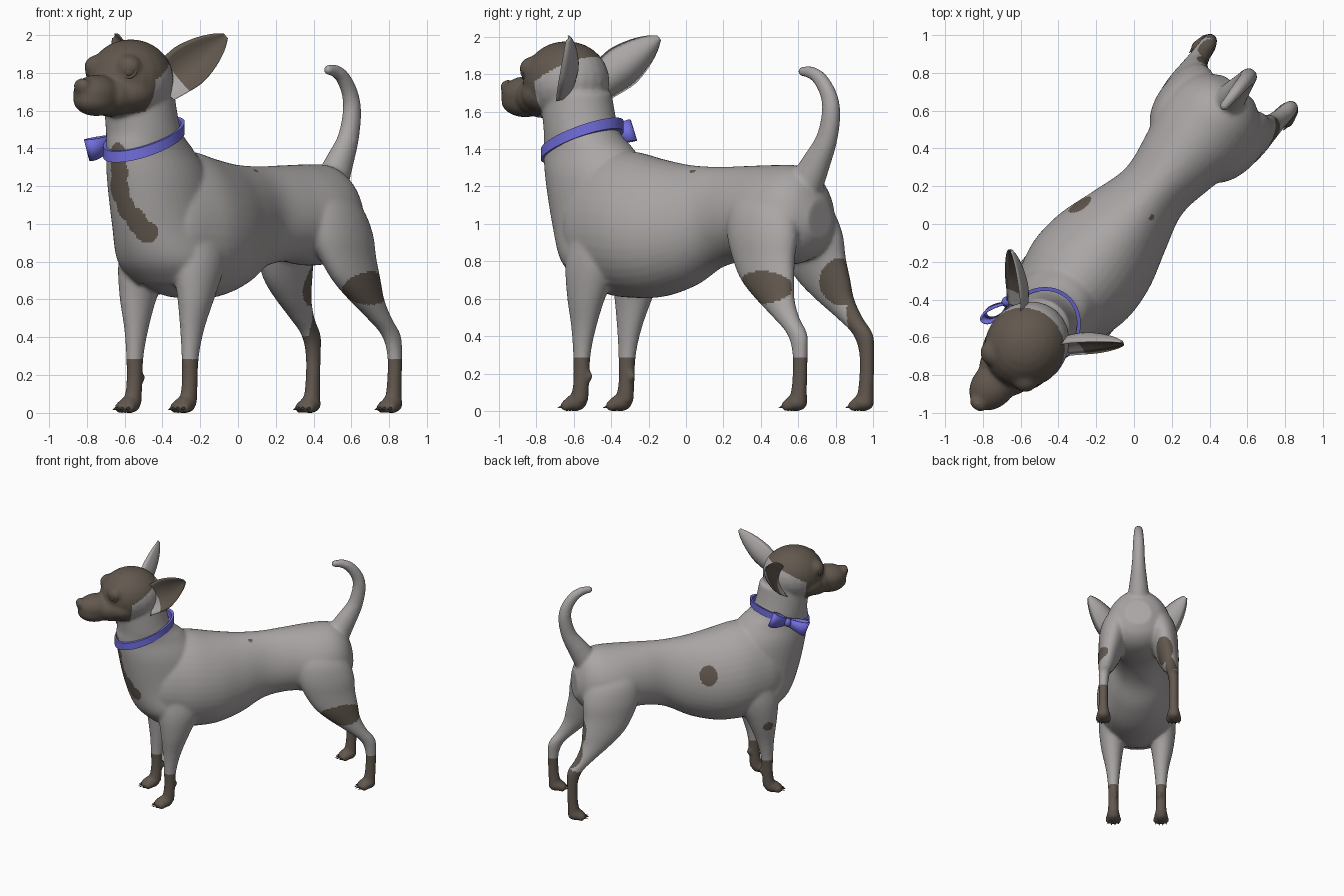
import bpy, bmesh, math
from mathutils import Vector, Matrix, Euler

if "Cube" in bpy.data.objects:
    bpy.data.objects.remove(bpy.data.objects["Cube"])

# The dog is built facing -y, then turned to its diagonal stance
STANCE = Matrix.Translation((-0.023, 0.019, 0)) @ Matrix.Rotation(math.radians(-39.6), 4, 'Z')

def material(name, rgb):
    m = bpy.data.materials.new(name)
    m.diffuse_color = (*rgb, 1)
    m.use_nodes = True
    m.node_tree.nodes["Principled BSDF"].inputs["Base Color"].default_value = m.diffuse_color
    return m

GREY = material("grey coat", (0.40, 0.38, 0.375))
BROWN = material("dark brown markings", (0.122, 0.098, 0.077))
PURPLE = material("purple ribbon", (0.165, 0.155, 0.72))

def finish(bm, name, mats):
    bmesh.ops.recalc_face_normals(bm, faces=bm.faces)
    me = bpy.data.meshes.new(name)
    bm.to_mesh(me)
    bm.free()
    for m in mats:
        me.materials.append(m)
    me.polygons.foreach_set("use_smooth", [True] * len(me.polygons))
    ob = bpy.data.objects.new(name, me)
    bpy.context.collection.objects.link(ob)
    ob.matrix_world = STANCE
    return ob

def dense(st, n=5):
    """Catmull-Rom interpolation of station tuples."""
    out = []
    for i in range(len(st) - 1):
        p = [st[max(i - 1, 0)], st[i], st[i + 1], st[min(i + 2, len(st) - 1)]]
        for k in range(n):
            t = k / n
            out.append(tuple(0.5 * (2 * b + (c - a) * t + (2 * a - 5 * b + 4 * c - d) * t * t
                                    + (3 * b - a - 3 * c + d) * t ** 3) for a, b, c, d in zip(*p)))
    return out + [st[-1]]

def loft(bm, rings, closed=False):
    vs = [[bm.verts.new(p) for p in r] for r in rings]
    n, faces = len(vs[0]), []
    for i in range(len(vs) if closed else len(vs) - 1):
        a, b = vs[i], vs[(i + 1) % len(vs)]
        for j in range(n):
            f = bm.faces.new((a[j], a[(j + 1) % n], b[(j + 1) % n], b[j]))
            faces.append((i, j, f))
    if not closed:
        bm.faces.new(vs[0])
        bm.faces.new(vs[-1])
    return faces

ANG = [2 * math.pi * k / 40 for k in range(40)]

def column(bm, st, side=1):
    """Stack of level ellipses: (x, y, z, rx, ry)."""
    loft(bm, [[(side * (x + rx * math.cos(a)), y + ry * math.sin(a), z) for a in ANG]
              for x, y, z, rx, ry in dense(st)])

def ball(bm, c, r):
    bmesh.ops.create_uvsphere(bm, u_segments=24, v_segments=14, radius=1,
                              matrix=Matrix.Translation(c) @ Matrix.Diagonal((*r, 1)))

# ---- body: overlapping forms fused into one skin
bm = bmesh.new()
trunk = [(-.76, .78, 1.22, .17), (-.66, .68, 1.33, .25), (-.53, .62, 1.385, .295), (-.38, .605, 1.385, .322),
         (-.2, .61, 1.347, .305), (0, .665, 1.315, .245), (.2, .765, 1.305, .192), (.4, .80, 1.31, .22),
         (.6, .78, 1.315, .265), (.75, .79, 1.31, .25), (.85, .84, 1.25, .19), (.91, .92, 1.13, .1)]
# slightly egg-shaped sections, narrower towards the back line
loft(bm, [[(w * math.cos(a) * (1 - .1 * math.sin(a)), y, (lo + hi) / 2 + (hi - lo) / 2 * math.sin(a)) for a in ANG]
          for y, lo, hi, w in dense(trunk)])
# neck and breast
column(bm, [(0, -.79, 1.70, .18, .20), (0, -.75, 1.5, .19, .21), (0, -.70, 1.4, .195, .268),
            (0, -.63, 1.25, .23, .32), (0, -.56, 1.0, .25, .335), (0, -.5, .8, .28, .315),
            (0, -.45, .68, .22, .24)])
# skull, cheeks, muzzle, nose
for c, r in [((0, -.855, 1.765), (.218, .24, .212)), ((0, -.93, 1.69), (.2, .18, .12)),
             ((0, -1.0, 1.68), (.155, .17, .115)), ((0, -1.13, 1.69), (.115, .15, .1)),
             ((0, -1.14, 1.655), (.11, .14, .085)), ((0, -1.26, 1.73), (.05, .035, .042))]:
    ball(bm, c, r)
for s in (1, -1):  # brows and eye mounds
    ball(bm, (s * .105, -1.0, 1.83), (.075, .07, .065))
# tail
tail = dense([(.80, 1.20, .10), (.875, 1.32, .08), (.95, 1.45, .06), (.982, 1.59, .052), (.965, 1.69, .046),
              (.905, 1.775, .04), (.84, 1.81, .034), (.79, 1.815, .028)])
rings = []
for i, (y, z, r) in enumerate(tail):
    p, q = tail[max(i - 1, 0)], tail[min(i + 1, len(tail) - 1)]
    d = Vector((0, q[0] - p[0], q[1] - p[1])).normalized()
    n = Vector((0, -d.z, d.y))
    rings.append([Vector((r * .9 * math.cos(a), y, z)) + n * r * math.sin(a) for a in ANG])
loft(bm, rings)
ball(bm, (0, .787, 1.815), (.027, .03, .028))
# legs and paws
FEET = [(.19, -.635), (.28, .972)]
TOES = (-.042, -.014, .014, .042)
for s in (1, -1):
    column(bm, [(.16, -.46, 1.0, .12, .2), (.185, -.51, .8, .12, .17), (.198, -.55, .62, .09, .115),
                (.192, -.575, .45, .06, .072), (.19, -.59, .3, .044, .049), (.19, -.595, .15, .041, .044),
                (.19, -.61, .05, .046, .052)], s)
    ball(bm, (s * .178, -.55, .185), (.02, .022, .028))
    column(bm, [(.11, .59, 1.2, .08, .14), (.15, .63, 1.08, .125, .21), (.185, .66, .95, .125, .225),
                (.213, .69, .82, .104, .2), (.235, .737, .7, .087, .17), (.25, .80, .6, .07, .122),
                (.265, .89, .5, .053, .08), (.275, .975, .41, .044, .06), (.28, .999, .3, .038, .042),
                (.28, .995, .15, .038, .042), (.28, .985, .05, .045, .05)], s)
    for x, y in FEET:
        ball(bm, (s * x, y, .044), (.055, .064, .046))
        for dx in TOES:
            ball(bm, (s * x + dx, y - .055 + abs(dx) * .5, .028), (.021, .036, .03))
body = finish(bm, "dog_body", [])
m = body.modifiers.new("fuse", 'REMESH')
m.mode, m.voxel_size = 'VOXEL', 0.0108
m = body.modifiers.new("soften", 'SMOOTH')
m.factor, m.iterations = 0.5, 12
skin = bpy.data.meshes.new_from_object(body.evaluated_get(bpy.context.evaluated_depsgraph_get()))
body.modifiers.clear()
body.data = skin
skin.materials.clear()
skin.materials.append(GREY)
skin.materials.append(BROWN)

# ---- markings: centre and radii of every patch
PATCHES = [((0, -.95, 1.38), (.05, .1, .05)), ((-.005, -.95, 1.28), (.06, .1, .08)), ((-.02, -.95, 1.18), (.075, .12, .08)),
           ((.01, -.92, 1.09), (.06, .12, .07)), ((.06, -.88, 1.02), (.055, .12, .07)),
           ((.10, -.85, .96), (.06, .12, .06)),
           ((.31, .76, .66), (.12, .185, .088)), ((-.19, .9, .69), (.085, .14, .13)), ((-.25, .97, .53), (.06, .07, .15)),
           ((-.28, -.1, 1.085), (.1, .07, .085)), ((-.3, -.58, .6), (.06, .05, .04)),
           ((.08, .085, 1.29), (.013, .02, .05))]

def is_brown(p):
    if p.z > 1.5:
        face = p.y < -.9 + 1.75 * max(0, p.z - 1.76) and p.z > 1.56 + .2 * max(0, p.y + 1.08)
        if face and p.y < -.58:
            return True
    sock = .42 + .3 * (p.y - .97) if p.x < 0 and p.y > .5 else .285
    if p.z < sock:
        return True
    return any(sum(((p[i] - c[i]) / r[i]) ** 2 for i in range(3)) < 1 for c, r in PATCHES)

for f in skin.polygons:
    f.use_smooth = True
    f.material_index = int(is_brown(f.center))

# ---- ears: cupped leaves, brown inside
for s, name in ((1, "left_ear"), (-1, "right_ear")):
    bm = bmesh.new()
    base, tip = Vector((.19, -.735, 1.775)), Vector((.385, -.53, 1.995))
    ax = (tip - base).normalized()
    nrm = Vector((.6, -.77, .2))
    nrm = (nrm - ax * nrm.dot(ax)).normalized()
    wd = ax.cross(nrm)
    rings, m = [], 10
    for t, hw in dense([(-.2, .1), (0, .112), (.3, .122), (.6, .098), (.85, .058), (1, .018)], 4):
        c = base + (tip - base) * t
        ring = []
        for k in range(2 * m):
            back = k < m
            v = -1 + 2 * k / m if back else 1 - 2 * (k - m) / m
            depth = hw * (.65 if back else .5) * (1 - v * v) + (.006 if back else -.004)
            q = c + wd * hw * v - nrm * depth
            ring.append((s * q.x, q.y, q.z))
        rings.append(ring)
    for i, j, f in loft(bm, rings):
        f.material_index = int(j >= m and i >= 5)
    finish(bm, name, [GREY, BROWN])

# ---- eyes with lids, and claws
for s, name in ((1, "left_eye"), (-1, "right_eye")):
    bm = bmesh.new()
    c, look = Vector((s * .126, -1.022, 1.81)), Vector((s * .5, -.85, .08)).normalized()
    ball(bm, c, (.036, .036, .036))
    rot = look.to_track_quat('Z', 'Y')
    loft(bm, [[c + look * .014 + rot @ Vector(((.038 + .009 * math.cos(b)) * math.cos(a),
                                             (.034 + .009 * math.cos(b)) * math.sin(a), .009 * math.sin(b)))
               for b in ANG[::5]] for a in ANG], closed=True)
    finish(bm, name, [BROWN])

bm = bmesh.new()
for s in (1, -1):
    for x, y in FEET:
        for dx in TOES:
            mat = (Matrix.Translation((s * x + dx, y - .094 + abs(dx) * .5, .02))
                   @ Euler((math.radians(105), 0, 0)).to_matrix().to_4x4())
            bmesh.ops.create_cone(bm, cap_ends=True, segments=8, radius1=.009, radius2=.001, depth=.03, matrix=mat)
finish(bm, "claws", [BROWN])

# ---- collar: tilted band around the neck
bm = bmesh.new()
rings = []
for k in range(64):
    a = 2 * math.pi * k / 64
    ring = []
    for off, h in ((0, -.029), (0, .029), (-.02, .029), (-.02, -.029)):
        y = (.232 + off) * math.sin(a)
        ring.append(((.204 + off) * math.cos(a), -.745 + y, 1.447 + .4 * y + h))
    rings.append(ring)
loft(bm, rings, closed=True)
collar = finish(bm, "collar", [PURPLE])
bpy.context.view_layer.objects.active = collar
collar.select_set(True)
bpy.ops.object.shade_smooth_by_angle(angle=math.radians(40))

# ---- bow on the right side of the collar: two ribbon loops and a knot
bm = bmesh.new()
knot = Vector((-.218, -.745, 1.447))
along, up, out = Vector((0, .93, .37)), Vector((0, -.37, .93)), Vector((-1, 0, 0))
for s, size in ((1, .15), (-1, .16)):
    rings = []
    for k in range(32):
        th = 2 * math.pi * k / 32
        d, w = size * (1 - math.cos(th)) / 2, .05 * math.sin(th) * math.sin(th / 2)
        h = .028 + .032 * d / size
        ring = []
        for dd, ww, hh in ((d, w, -h), (d, w, h), (d * .92 + .006, w * .72, h), (d * .92 + .006, w * .72, -h)):
            ring.append(knot + along * s * dd + out * (ww + .25 * dd) + up * hh)
        rings.append(ring)
    loft(bm, rings, closed=True)
ball(bm, knot + out * .008, (.028, .03, .036))
finish(bm, "bow", [PURPLE])
